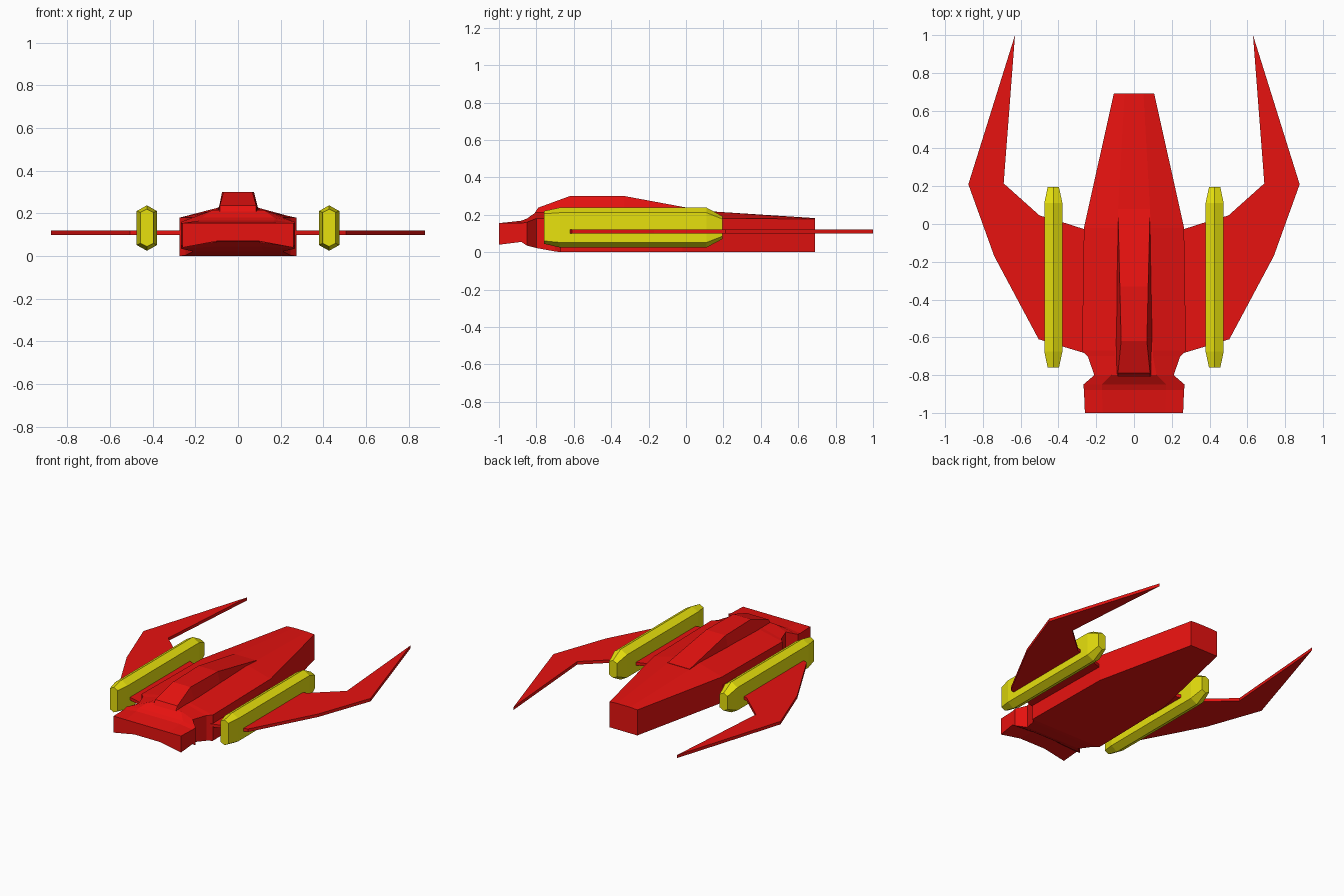
import bpy, bmesh

if "Cube" in bpy.data.objects:
    bpy.data.objects.remove(bpy.data.objects["Cube"])


def material(name, rgb):
    m = bpy.data.materials.new(name)
    m.diffuse_color = (*rgb, 1)
    m.use_nodes = True
    m.node_tree.nodes["Principled BSDF"].inputs["Base Color"].default_value = m.diffuse_color
    return m


RED = material("red_paint", (0.8, 0.006, 0.005))
YELLOW = material("yellow_paint", (0.8, 0.75, 0.004))


def loft(name, rings, mat, mirror=False):
    """Skin a list of equal-length point rings and cap both ends."""
    bm = bmesh.new()
    vs = [[bm.verts.new(p) for p in ring] for ring in rings]
    n = len(vs[0])
    for a, b in zip(vs, vs[1:]):
        for i in range(n):
            j = (i + 1) % n
            bm.faces.new((a[i], a[j], b[j], b[i]))
    bm.faces.new(vs[0])
    bm.faces.new(vs[-1])
    bmesh.ops.recalc_face_normals(bm, faces=bm.faces)
    me = bpy.data.meshes.new(name)
    bm.to_mesh(me)
    bm.free()
    me.materials.append(mat)
    ob = bpy.data.objects.new(name, me)
    bpy.context.collection.objects.link(ob)
    if mirror:
        ob.modifiers.new("mirror", 'MIRROR').use_mirror_merge = False
    return ob


# Hull: half width, underside edge, side top, roof half width, roof z, belly half width, belly z
def hull_ring(y, w, zb, zs, r, zr, b, zi):
    half = [(r, zr), (w, zs), (w, zb), (b, zi)]
    return [(x, y, z) for x, z in half] + [(-x, y, z) for x, z in reversed(half)]


hull_sections = [
    (-1.00, .26, .04, .155, .165, .155, .10, .07),
    (-.88, .265, .055, .155, .17, .168, .10, .065),
    (-.85, .268, .035, .16, .17, .18, .11, .045),
    (-.80, .21, .022, .18, .12, .215, .12, .022),
    (-.70, .245, .004, .18, .10, .217, .12, .004),
    (-.67, .275, 0, .18, .10, .217, .12, 0),
    (-.02, .265, 0, .18, .09, .228, .12, 0),
    (.69, .107, 0, .178, .05, .182, .05, 0),
]
loft("hull", [hull_ring(*s) for s in hull_sections], RED)

# Canopy: y, base half width, base z, top half width, top z
canopy_sections = [
    (-.83, .10, .16, .085, .178),
    (-.79, .10, .17, .085, .238),
    (-.62, .10, .20, .068, .30),
    (-.33, .095, .20, .075, .30),
    (.08, .088, .20, .085, .224),
]
loft("canopy", [[(-b, y, zb), (b, y, zb), (t, y, zt), (-t, y, zt)]
                for y, b, zb, t, zt in canopy_sections], RED)

# Swept wings as a thin extruded outline
outline = [(.24, -.035), (.38, .01), (.50, .045), (.69, .215), (.63, 1.0),
           (.877, .21), (.74, -.17), (.505, -.61), (.24, -.69)]
loft("wings", [[(x, y, z) for x, y in outline] for z in (.10, .121)], RED, True)


# Hexagonal engine pods with tapered ends
def pod_ring(y, w, lo, hi, cap):
    half = [(0, hi), (w, hi - cap), (w, lo + cap), (0, lo), (-w, lo + cap), (-w, hi - cap)]
    return [(.427 + x, y, z) for x, z in half]


loft("engine_pods", [pod_ring(-.76, .03, .045, .22, .015),
                     pod_ring(-.675, .048, .025, .238, .027),
                     pod_ring(.11, .048, .025, .238, .027),
                     pod_ring(.195, .03, .07, .192, .015)], YELLOW, True)
